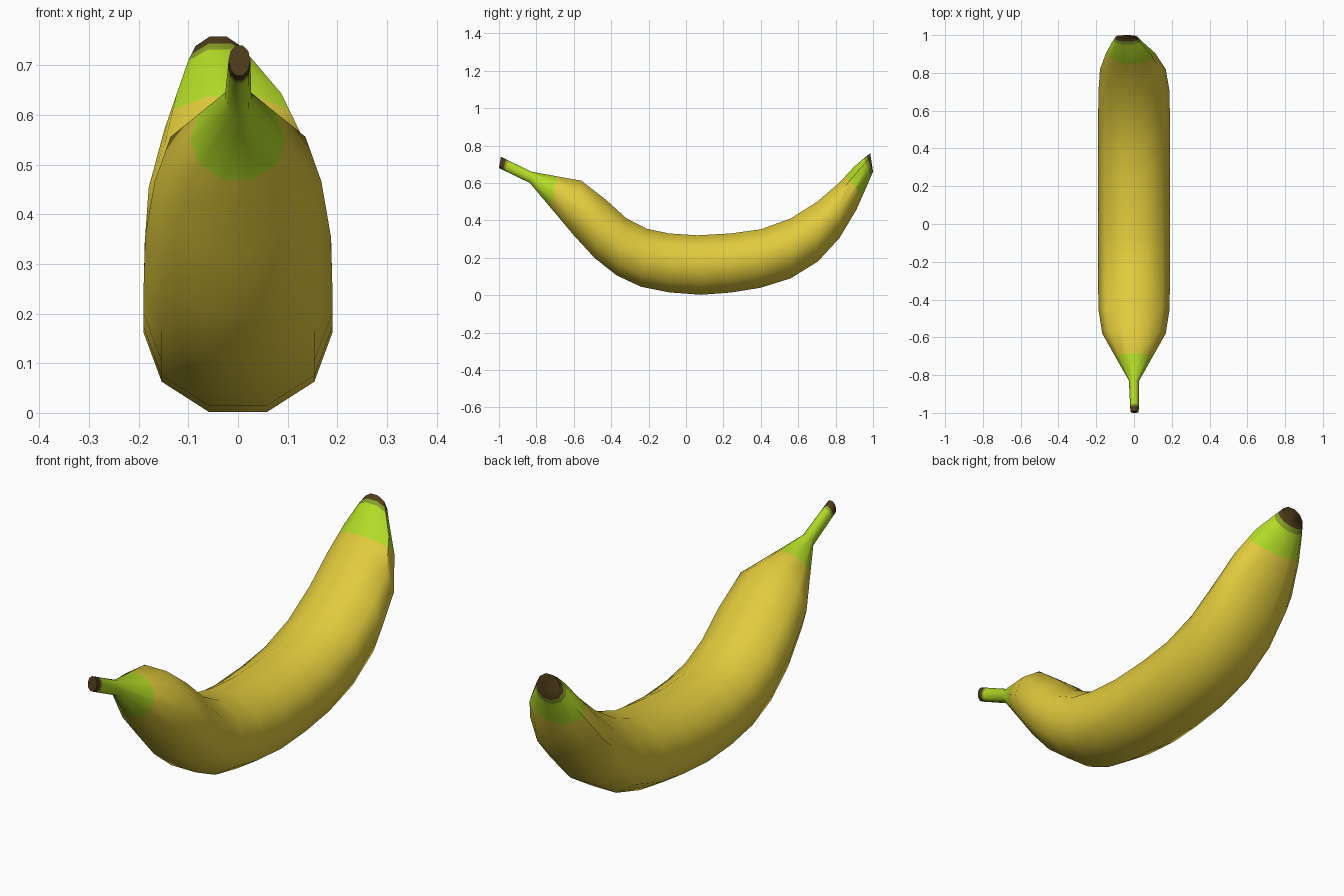
import bpy, bmesh, math
from mathutils import Vector

if "Cube" in bpy.data.objects:
    bpy.data.objects.remove(bpy.data.objects["Cube"])

SIDES = 10


def material(name, rgb):
    m = bpy.data.materials.new(name)
    m.diffuse_color = (*rgb, 1)
    m.use_nodes = True
    m.node_tree.nodes["Principled BSDF"].inputs["Base Color"].default_value = m.diffuse_color
    return m


# Cross-sections: lower y, lower z, upper y, upper z, half width, centre x
rings = [
    (-1.000, .680, -.990, .740, .022, .003),
    (-.835, .600, -.825, .660, .027, 0),
    (-.600, .320, -.560, .612, .168, 0),
    (-.490, .200, -.430, .512, .187, 0),
    (-.370, .105, -.320, .412, .190, 0),
    (-.240, .045, -.210, .355, .190, 0),
    (-.090, .015, -.090, .330, .190, 0),
    (.080, .002, .060, .320, .190, 0),
    (.240, .014, .240, .330, .190, 0),
    (.400, .040, .400, .352, .190, 0),
    (.560, .090, .560, .410, .190, 0),
    (.705, .180, .705, .502, .188, 0),
    (.820, .305, .820, .602, .174, -.006),
    (.910, .455, .900, .688, .130, -.018),
    (.970, .590, .960, .740, .080, -.035),
    (1.000, .660, .985, .758, .056, -.040),
]

# Skin swept through the cross-sections
bm = bmesh.new()
loops = []
for yb, zb, yt, zt, w, cx in rings:
    low, high = Vector((cx, yb, zb)), Vector((cx, yt, zt))
    mid, half = (low + high) / 2, (high - low) / 2 / math.cos(math.pi / SIDES)
    loop = []
    for i in range(SIDES):
        a = math.tau * (i + .5) / SIDES
        loop.append(bm.verts.new(mid + half * math.cos(a) + Vector((w * math.sin(a), 0, 0))))
    loops.append(loop)
for a, b in zip(loops, loops[1:]):
    for i in range(SIDES):
        j = (i + 1) % SIDES
        bm.faces.new((a[i], a[j], b[j], b[i]))
bm.faces.new(loops[0])
bm.faces.new(loops[-1])

# Colour bands: point on the plane, outward direction, material index
bands = [
    ((0, -.705, .553), (0, -.97, .23), 1),
    ((0, -.958, .70), (0, -.95, .3), 2),
    ((0, -.970, .70), (0, -.95, .3), 3),
    ((0, .900, .583), (0, .76, .65), 1),
    ((0, .962, .705), (0, .93, .36), 2),
    ((0, .980, .705), (0, .93, .36), 3),
]
for point, direction, index in bands:
    bmesh.ops.bisect_plane(bm, geom=bm.verts[:] + bm.edges[:] + bm.faces[:],
                           plane_co=point, plane_no=direction, dist=1e-5)
bmesh.ops.recalc_face_normals(bm, faces=bm.faces[:])
for f in bm.faces:
    f.smooth = True
    centre = f.calc_center_median()
    for point, direction, index in bands:
        if (centre - Vector(point)).dot(Vector(direction)) > 0:
            f.material_index = index

mesh = bpy.data.meshes.new("banana")
bm.to_mesh(mesh)
bm.free()
for name, rgb in [("ripe yellow", (.75, .59, .046)), ("fresh green", (.45, .71, .02)),
                  ("olive green", (.24, .33, .02)), ("dark brown", (.075, .045, .010))]:
    mesh.materials.append(material(name, rgb))
banana = bpy.data.objects.new("banana", mesh)
bpy.context.collection.objects.link(banana)

# Smooth skin with crisp end caps
bpy.context.view_layer.objects.active = banana
banana.select_set(True)
bpy.ops.object.shade_smooth_by_angle(angle=math.radians(50))
